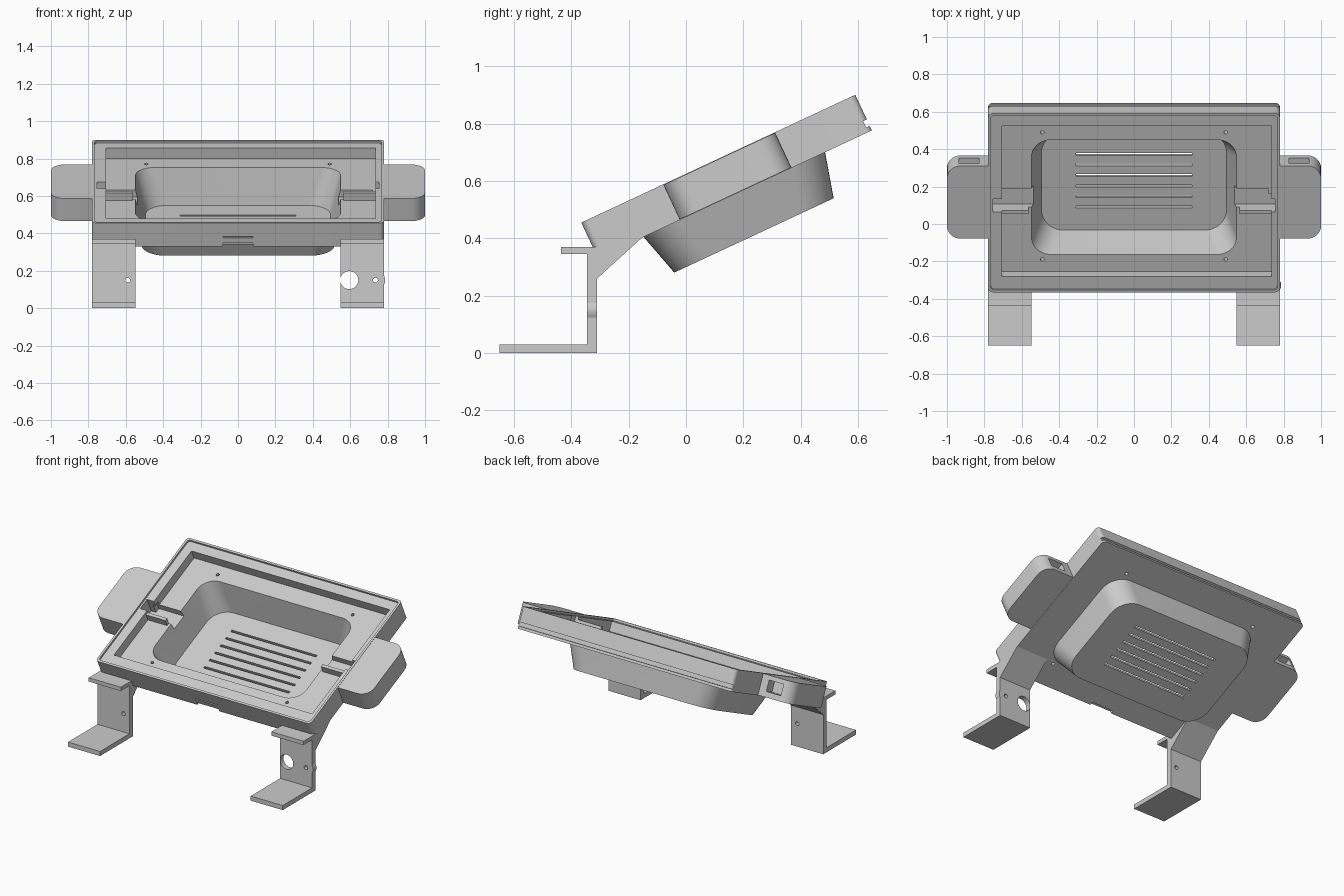
import bpy, bmesh, math
from mathutils import Matrix

if "Cube" in bpy.data.objects:
    bpy.data.objects.remove(bpy.data.objects["Cube"])

# Panel frame: u = x, v = up the slope, d = depth below the top face
TILT = Matrix.Translation((0, -0.365, 0.455)) @ Matrix.Rotation(math.radians(25), 4, 'X')
W, L, T = 0.78, 1.054, 0.137


def rounded(u0, u1, v0, v1, r, seg=10):
    if r <= 0:
        return [(u0, v0), (u1, v0), (u1, v1), (u0, v1)]
    pts = []
    for cx, cy, a0 in ((u1 - r, v0 + r, -90), (u1 - r, v1 - r, 0),
                       (u0 + r, v1 - r, 90), (u0 + r, v0 + r, 180)):
        for i in range(seg + 1):
            a = math.radians(a0 + 90 * i / seg)
            pts.append((cx + r * math.cos(a), cy + r * math.sin(a)))
    return pts


def make(name, bm, mat=None):
    bmesh.ops.recalc_face_normals(bm, faces=bm.faces)
    me = bpy.data.meshes.new(name)
    bm.to_mesh(me)
    bm.free()
    if mat:
        me.transform(mat)
    ob = bpy.data.objects.new(name, me)
    bpy.context.collection.objects.link(ob)
    return ob


def loft(name, sections):
    """Closed solid through (depth, loop) sections in panel space."""
    bm = bmesh.new()
    rings = [[bm.verts.new((x, y, -d)) for x, y in loop] for d, loop in sections]
    n = len(rings[0])
    for a, b in zip(rings, rings[1:]):
        for i in range(n):
            j = (i + 1) % n
            bm.faces.new((a[i], a[j], b[j], b[i]))
    bm.faces.new(rings[0])
    bm.faces.new(rings[-1])
    return make(name, bm, TILT)


def block(name, u0, u1, v0, v1, d0, d1, r=0):
    loop = rounded(u0, u1, v0, v1, r)
    return loft(name, [(d0, loop), (d1, loop)])


def cylinder(name, r, depth, mat, seg=32):
    bm = bmesh.new()
    bmesh.ops.create_cone(bm, cap_ends=True, segments=seg, radius1=r, radius2=r, depth=depth)
    return make(name, bm, mat)


def boolean(ob, others, op):
    for o in others:
        m = ob.modifiers.new('bool', 'BOOLEAN')
        m.operation, m.solver, m.object = op, 'EXACT', o
        bpy.context.view_layer.objects.active = ob
        bpy.ops.object.modifier_apply(modifier=m.name)
        bpy.data.objects.remove(o)


def smooth(ob, angle=20):
    bpy.ops.object.select_all(action='DESELECT')
    ob.select_set(True)
    bpy.context.view_layer.objects.active = ob
    bpy.ops.object.shade_smooth_by_angle(angle=math.radians(angle))


def span(s, a, b):
    return min(s * a, s * b), max(s * a, s * b)


# Tilted display case: plate, side wings and deep tray
case = block('display_case', -W, W, 0, L, 0, T, 0.025)
adds = [loft('tray', [(0.11, rounded(-0.572, 0.572, 0.168, 0.881, 0.13)),
                      (0.295, rounded(-0.515, 0.515, 0.22, 0.833, 0.13))])]
for s in (-1, 1):
    adds.append(block('wing', *span(s, 0.66, 1.0), 0.315, 0.745, 0.002, T - 0.002, 0.075))
boolean(case, adds, 'UNION')

# Hollows: screen seat, inner recess and tray bowl
cuts = [
    block('seat', -0.766, 0.766, 0.014, L - 0.014, -0.05, 0.013, 0.018),
    block('recess', -0.705, 0.735, 0.087, 0.976, -0.05, 0.075),
    loft('bowl', [(0.05, rounded(-0.555, 0.555, 0.182, 0.87, 0.1)),
                  (0.275, rounded(-0.495, 0.495, 0.238, 0.815, 0.12))]),
    # Groove along the back edge, notch and slit on the front edge
    block('groove', -0.9, 0.9, L - 0.014, L + 0.05, 0.095, 0.12),
    block('notch', -0.08, 0.08, -0.05, 0.02, 0.118, 0.2),
    block('slit', -0.08, 0.08, -0.05, 0.008, 0.08, 0.087),
]
# Vent slots
for i in range(6):
    v = 0.375 + 0.062 * i
    cuts.append(block('vent', -0.31, 0.31, v - 0.007, v + 0.007, 0.25, 0.33))
# Cable channels, wing sockets and screw holes
for s in (-1, 1):
    cuts.append(block('channel', *span(s, 0.53, 0.72), 0.467, 0.577, 0.05, 0.115))
    cuts.append(block('side_port', *span(s, 0.69, 0.755), 0.467, 0.545, -0.05, 0.115))
    cuts.append(block('socket', *span(s, 0.83, 0.935), 0.68, 0.85, 0.03, 0.1))
    for v in (0.158, 0.908):
        cuts.append(cylinder('screw', 0.01, 0.3,
                             TILT @ Matrix.Translation((s * 0.49, v, -0.1)), 16))
boolean(case, cuts, 'DIFFERENCE')
smooth(case)

# Low ribs beside the cable channels
for s, n in ((-1, 'left'), (1, 'right')):
    block(n + '_channel_rib', *span(s, 0.565, 0.74), 0.447, 0.467, 0.03, 0.08)

# Bracket legs: foot, upright, shelf and sloped gusset
PROFILE = [(-0.65, 0), (-0.31, 0), (-0.31, 0.26), (-0.145, 0.41), (-0.30, 0.37),
           (-0.435, 0.37), (-0.435, 0.345), (-0.345, 0.345), (-0.345, 0.03), (-0.65, 0.03)]


def along_y(x, z):
    return Matrix.Translation((x, -0.3275, z)) @ Matrix.Rotation(math.pi / 2, 4, 'X')


for s, n in ((-1, 'left'), (1, 'right')):
    bm = bmesh.new()
    x0, x1 = span(s, 0.547, 0.78)
    a = [bm.verts.new((x0, y, z)) for y, z in PROFILE]
    b = [bm.verts.new((x1, y, z)) for y, z in PROFILE]
    bm.faces.new(a)
    bm.faces.new(b)
    for i in range(len(a)):
        j = (i + 1) % len(a)
        bm.faces.new((a[i], a[j], b[j], b[i]))
    leg = make(n + '_leg', bm)
    if s > 0:
        # Round boss and button hole on the right upright
        boolean(leg, [cylinder('boss', 0.05, 0.0349, along_y(0.737, 0.15))], 'UNION')
        boolean(leg, [cylinder('hole', 0.048, 0.1, along_y(0.595, 0.15)),
                      cylinder('hole', 0.013, 0.1, along_y(0.735, 0.15), 16)], 'DIFFERENCE')
    else:
        boolean(leg, [cylinder('hole', 0.013, 0.1, along_y(-0.59, 0.15), 16)], 'DIFFERENCE')
    smooth(leg, 25)
